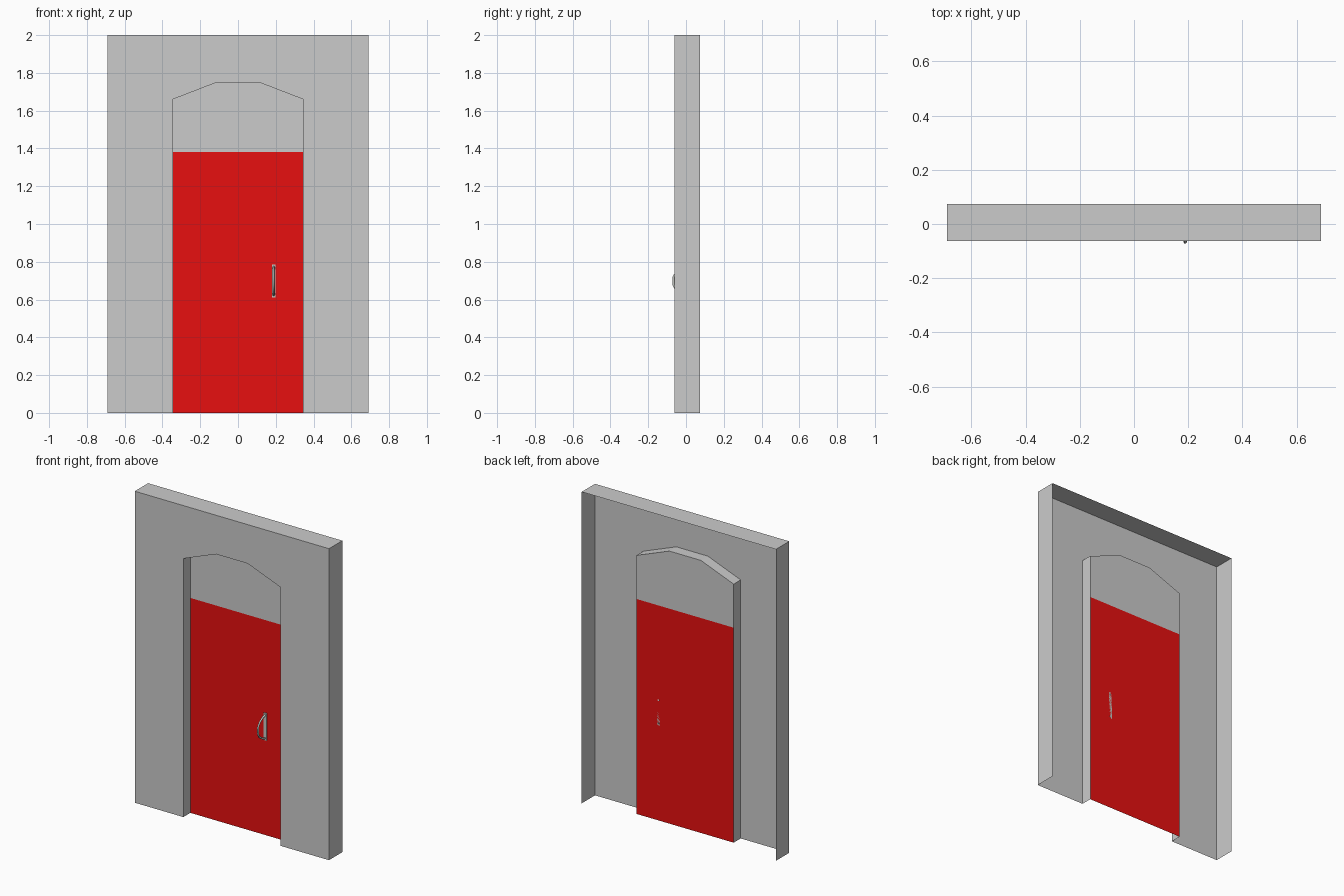
import bpy, bmesh
from mathutils import Vector

cube = bpy.data.objects.get("Cube")
if cube:
    bpy.data.objects.remove(cube, do_unlink=True)


def material(name, colour):
    m = bpy.data.materials.new(name)
    m.use_nodes = True
    m.diffuse_color = (*colour, 1)
    m.node_tree.nodes["Principled BSDF"].inputs["Base Color"].default_value = (*colour, 1)
    return m


GREY = material("wall grey", (0.6, 0.6, 0.6))
RED = material("door red", (0.8, 0.005, 0.005))
METAL = material("handle metal", (0.56, 0.58, 0.55))

FRONT, BACK, DOOR_Y = -0.062, 0.073, 0.009
HALF, TOP, OPEN, DOOR_TOP = 0.69, 2.0, 0.345, 1.38


def finish(name, bm, mat):
    mesh = bpy.data.meshes.new(name)
    bm.to_mesh(mesh)
    bm.free()
    mesh.materials.append(mat)
    obj = bpy.data.objects.new(name, mesh)
    bpy.context.collection.objects.link(obj)
    return obj


def face(bm, points, normal):
    """Add a face turned towards the given normal."""
    f = bm.faces.new([bm.verts.new(p) for p in points])
    f.normal_update()
    if f.normal.dot(Vector(normal)) < 0:
        f.normal_flip()


def at(y, profile):
    return [(x, y, z) for x, z in profile]


def strip(bm, profile, y0, y1, sign):
    """Sweep an open x-z profile in depth; sign 1 faces outwards, -1 inwards."""
    for (xa, za), (xb, zb) in zip(profile, profile[1:]):
        face(bm, [(xa, y0, za), (xb, y0, zb), (xb, y1, zb), (xa, y1, za)],
             (sign * (za - zb), 0, sign * (xb - xa)))


outer = [(-HALF, 0), (-HALF, TOP), (HALF, TOP), (HALF, 0)]
arch = [(-OPEN, 0), (-OPEN, 1.66), (-0.112, 1.75), (0.112, 1.75), (OPEN, 1.66), (OPEN, 0)]

# Wall shell, open at the back and underneath
bm = bmesh.new()
face(bm, at(FRONT, outer + arch[::-1]), (0, -1, 0))
strip(bm, outer, FRONT, BACK, 1)
bmesh.ops.remove_doubles(bm, verts=bm.verts, dist=0.0001)
finish("wall", bm, GREY)

# Recess lining with the panel above the door
bm = bmesh.new()
strip(bm, arch, FRONT, DOOR_Y, -1)
face(bm, at(DOOR_Y, [(-OPEN, DOOR_TOP)] + arch[1:-1] + [(OPEN, DOOR_TOP)]), (0, -1, 0))
finish("door_recess", bm, GREY)

# Door
bm = bmesh.new()
face(bm, at(DOOR_Y, [(-OPEN, 0), (-OPEN, DOOR_TOP), (OPEN, DOOR_TOP), (OPEN, 0)]), (0, -1, 0))
finish("door", bm, RED)


def box(name, centre, size):
    bm = bmesh.new()
    bmesh.ops.create_cube(bm, size=1)
    bmesh.ops.scale(bm, vec=size, verts=bm.verts)
    bmesh.ops.translate(bm, vec=centre, verts=bm.verts)
    finish(name, bm, METAL)


# Handle plate and bowed grip
HX, HZ = 0.189, 0.698
box("handle_plate", (HX, DOOR_Y - 0.003, HZ), (0.02, 0.006, 0.175))
half_bow = [(0.010, 0.076), (-0.022, 0.066), (-0.052, 0.046), (-0.067, 0.02)]
bow = half_bow + [(y, -z) for y, z in half_bow[::-1]]
curve = bpy.data.curves.new("handle_grip", "CURVE")
curve.dimensions = "3D"
curve.bevel_depth = 0.006
curve.bevel_resolution = 1
curve.use_fill_caps = True
spline = curve.splines.new("POLY")
spline.points.add(len(bow) - 1)
for p, (y, z) in zip(spline.points, bow):
    p.co = (HX, y, HZ + z, 1)
curve.materials.append(METAL)
bpy.context.collection.objects.link(bpy.data.objects.new("handle_grip", curve))
